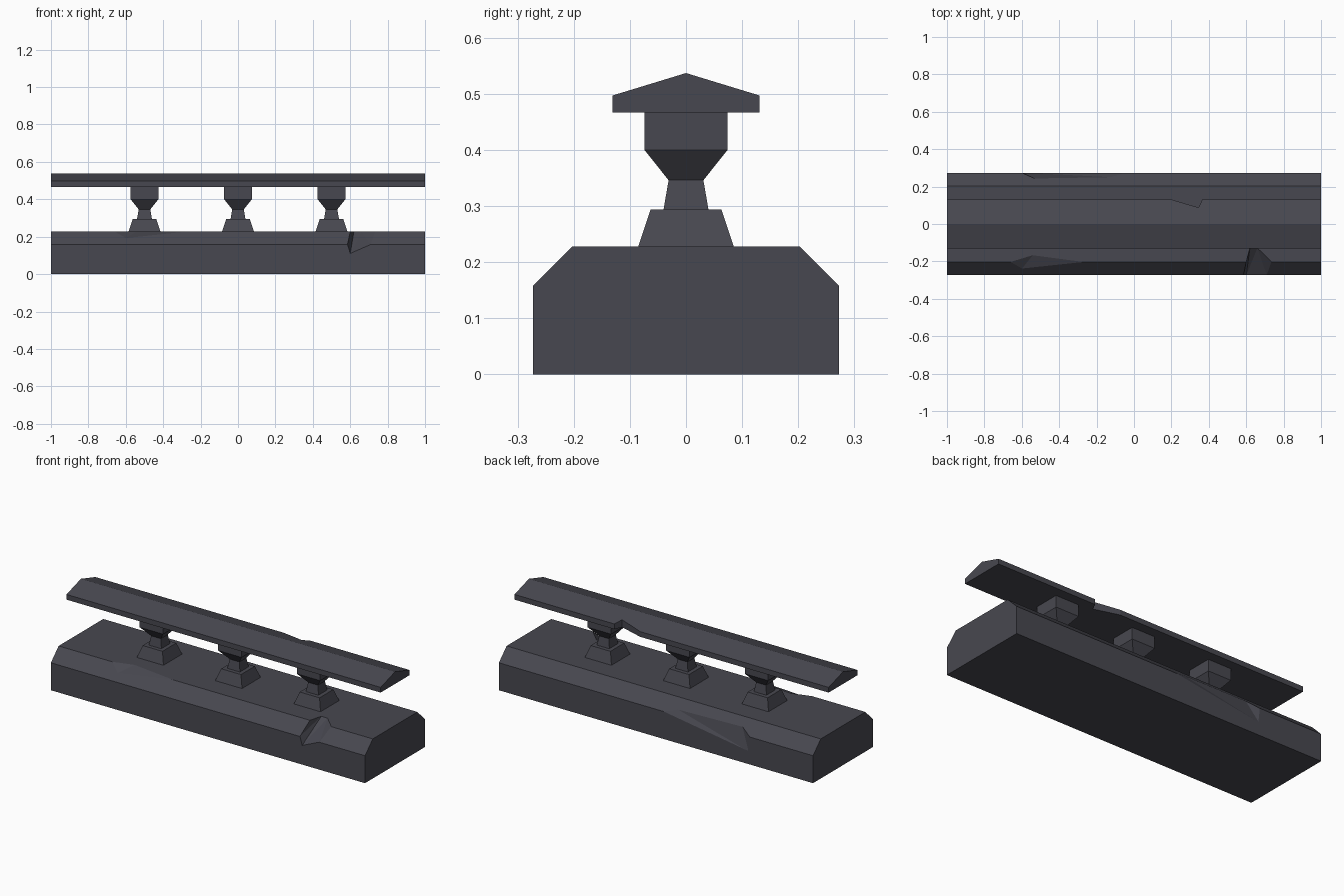
import bpy, bmesh

if "Cube" in bpy.data.objects:
    bpy.data.objects.remove(bpy.data.objects["Cube"])

stone = bpy.data.materials.new("dark slate stone")
stone.diffuse_color = (0.064, 0.064, 0.08, 1)
stone.use_nodes = True
stone.node_tree.nodes["Principled BSDF"].inputs["Base Color"].default_value = stone.diffuse_color


def make_object(name, bm):
    bmesh.ops.recalc_face_normals(bm, faces=bm.faces[:])
    mesh = bpy.data.meshes.new(name)
    bm.to_mesh(mesh)
    bm.free()
    mesh.materials.append(stone)
    ob = bpy.data.objects.new(name, mesh)
    bpy.context.collection.objects.link(ob)
    return ob


def loft(name, rings):
    """Bridge equal-length rings of points and close both ends."""
    bm = bmesh.new()
    loops = [[bm.verts.new(p) for p in ring] for ring in rings]
    n = len(loops[0])
    for a, b in zip(loops, loops[1:]):
        for i in range(n):
            j = (i + 1) % n
            bm.faces.new((a[i], a[j], b[j], b[i]))
    bm.faces.new(loops[0])
    bm.faces.new(loops[-1])
    return make_object(name, bm)


def beam(name, half_profile):
    """Mirror a (y, z) half profile and run it along x."""
    prof = half_profile + [(-y, z) for y, z in reversed(half_profile) if y > 0]
    return loft(name, [[(x, y, z) for y, z in prof] for x in (-1, 1)])


def chip(target, points):
    """Knock a convex chunk out of the target."""
    bm = bmesh.new()
    for p in points:
        bm.verts.new(p)
    res = bmesh.ops.convex_hull(bm, input=bm.verts[:])
    junk = {g for g in res["geom_interior"] + res["geom_unused"]
            if isinstance(g, bmesh.types.BMVert)}
    bmesh.ops.delete(bm, geom=list(junk), context='VERTS')
    cutter = make_object("chip_cutter", bm)
    cutter.hide_render = True
    mod = target.modifiers.new("chip", 'BOOLEAN')
    mod.operation = 'DIFFERENCE'
    mod.solver = 'EXACT'
    mod.object = cutter
    bpy.context.view_layer.update()
    deps = bpy.context.evaluated_depsgraph_get()
    mesh = bpy.data.meshes.new_from_object(target.evaluated_get(deps))
    target.modifiers.clear()
    target.data = mesh
    bpy.data.objects.remove(cutter)


# Plinth with chamfered top edges
plinth = beam("plinth", [(0.273, 0), (0.273, 0.158), (0.203, 0.228)])

# Deep notch at the front right
chip(plinth, [(0.62, -0.127, 0.229), (0.66, -0.127, 0.229), (0.735, -0.2, 0.229),
              (0.60, -0.203, 0.229), (0.585, -0.274, 0.158), (0.60, -0.274, 0.11),
              (0.71, -0.274, 0.158), (0.59, -0.274, 0.235), (0.72, -0.274, 0.235)])
# Shallow chip on the front left top edge
chip(plinth, [(-0.66, -0.203, 0.228), (-0.54, -0.165, 0.229), (-0.27, -0.203, 0.228),
              (-0.60, -0.24, 0.192), (-0.5, -0.235, 0.25)])
# Long chip on the back edge
chip(plinth, [(-0.04, 0.274, 0.158), (-0.59, 0.274, 0.073), (-0.60, 0.274, 0.158),
              (-0.53, 0.243, 0.189), (-0.12, 0.25, 0.182),
              (-0.53, 0.285, 0.2), (-0.12, 0.285, 0.19)])

# Pitched rail with a broken bite on the back edge
rail = beam("rail", [(0.131, 0.467), (0.131, 0.497), (0, 0.537)])
chip(rail, [(x, y, z) for z in (0.44, 0.56)
            for x, y in ((0.2, 0.131), (0.345, 0.088), (0.365, 0.131), (0.3, 0.16))])

# Three square balusters
sections = [(0.085, 0.228), (0.063, 0.294), (0.04, 0.294),
            (0.031, 0.346), (0.074, 0.40), (0.074, 0.467)]
for name, cx in (("left", -0.5), ("middle", 0), ("right", 0.5)):
    loft(name + "_baluster",
         [[(cx + sx * h, sy * h, z) for sx, sy in ((-1, -1), (1, -1), (1, 1), (-1, 1))]
          for h, z in sections])
